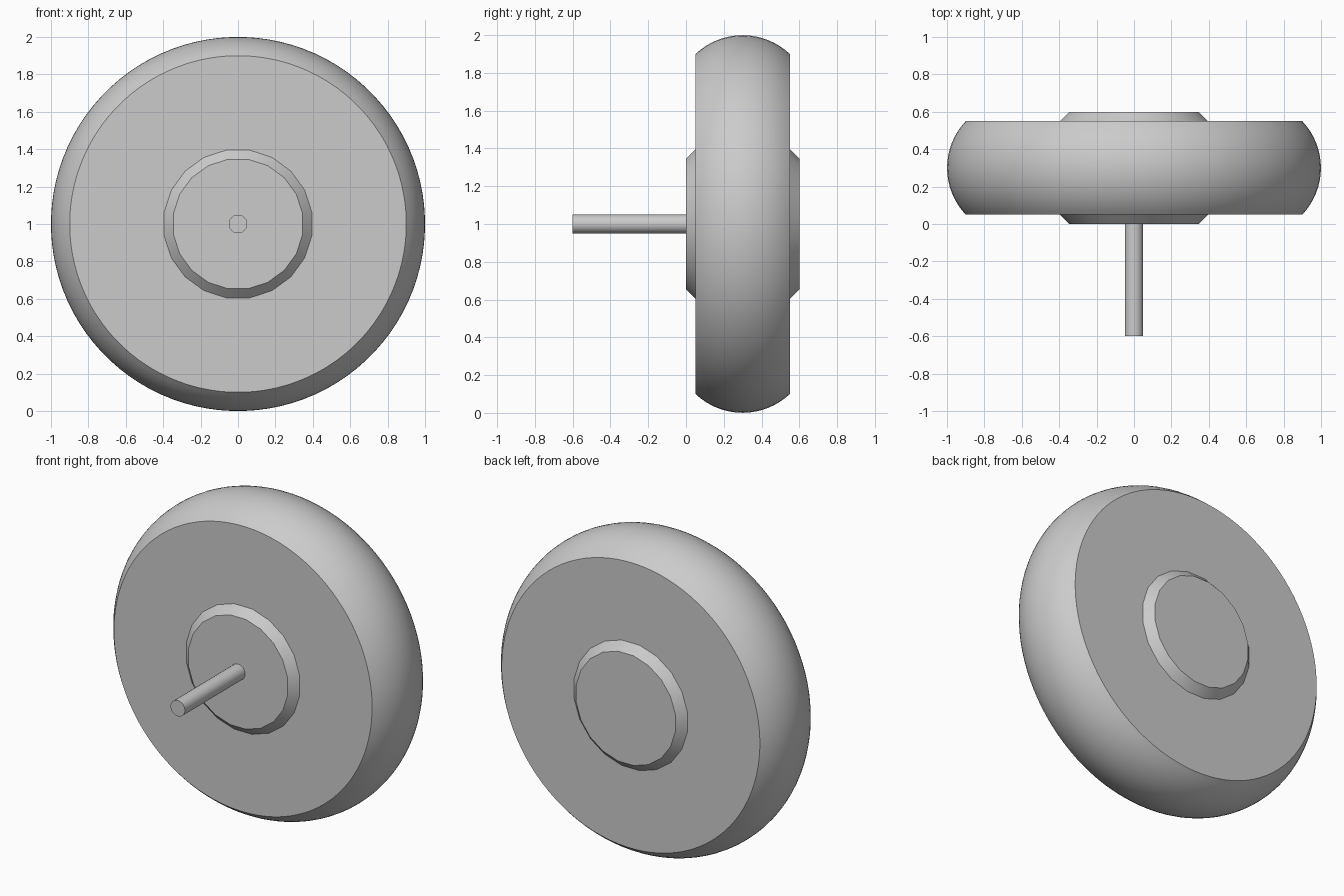
import bpy
import bmesh
from math import pi, sin, cos, asin
from mathutils import Vector

cube = bpy.data.objects.get("Cube")
if cube:
    bpy.data.objects.remove(cube, do_unlink=True)

# One plain grey for the whole model
GREY = (0.6, 0.6, 0.6, 1.0)
grey = bpy.data.materials.new("plain_grey")
grey.use_nodes = True
grey.diffuse_color = GREY
grey.node_tree.nodes["Principled BSDF"].inputs["Base Color"].default_value = GREY

CENTRE_Z = 1.0


def lathe(name, profile, sides, smooth):
    """Turn (radius, y) points around the wheel axis and cap both ends."""
    bm = bmesh.new()
    rings = []
    for r, y in profile:
        # Half-step turn puts a flat side on top
        angles = [2 * pi * (i + 0.5) / sides for i in range(sides)]
        rings.append([bm.verts.new(Vector((r * cos(a), y, CENTRE_Z + r * sin(a))))
                      for a in angles])
    for a, b in zip(rings, rings[1:]):
        for i in range(sides):
            j = (i + 1) % sides
            bm.faces.new((a[i], a[j], b[j], b[i]))
    bm.faces.new(rings[0])
    bm.faces.new(rings[-1])
    bmesh.ops.recalc_face_normals(bm, faces=bm.faces)
    mesh = bpy.data.meshes.new(name)
    bm.to_mesh(mesh)
    bm.free()
    mesh.materials.append(grey)
    obj = bpy.data.objects.new(name, mesh)
    bpy.context.collection.objects.link(obj)
    if smooth:
        bpy.ops.object.select_all(action="DESELECT")
        obj.select_set(True)
        bpy.context.view_layer.objects.active = obj
        bpy.ops.object.shade_smooth_by_angle(angle=pi / 6)
    return obj


# Wheel: flat sides with a tread rounded along a circular arc
MID_Y, HALF_WIDTH, SIDE_R, OUTER_R = 0.3, 0.25, 0.9, 1.0
rise = OUTER_R - SIDE_R
arc_r = (HALF_WIDTH ** 2 + rise ** 2) / (2 * rise)
sweep = asin(HALF_WIDTH / arc_r)
STEPS = 16
tread = []
for k in range(STEPS + 1):
    t = sweep * (2 * k / STEPS - 1)
    tread.append((OUTER_R - arc_r + arc_r * cos(t), MID_Y + arc_r * sin(t)))
lathe("wheel", tread, 96, True)

# Chamfered hub caps on both sides
for name, side in (("front_hub", -1), ("back_hub", 1)):
    lathe(name, [(0.4, MID_Y + side * 0.25), (0.35, MID_Y + side * 0.3)], 20, True)

# Axle sticking out of the front
lathe("axle", [(0.05, -0.6), (0.05, 0.0)], 20, True)
